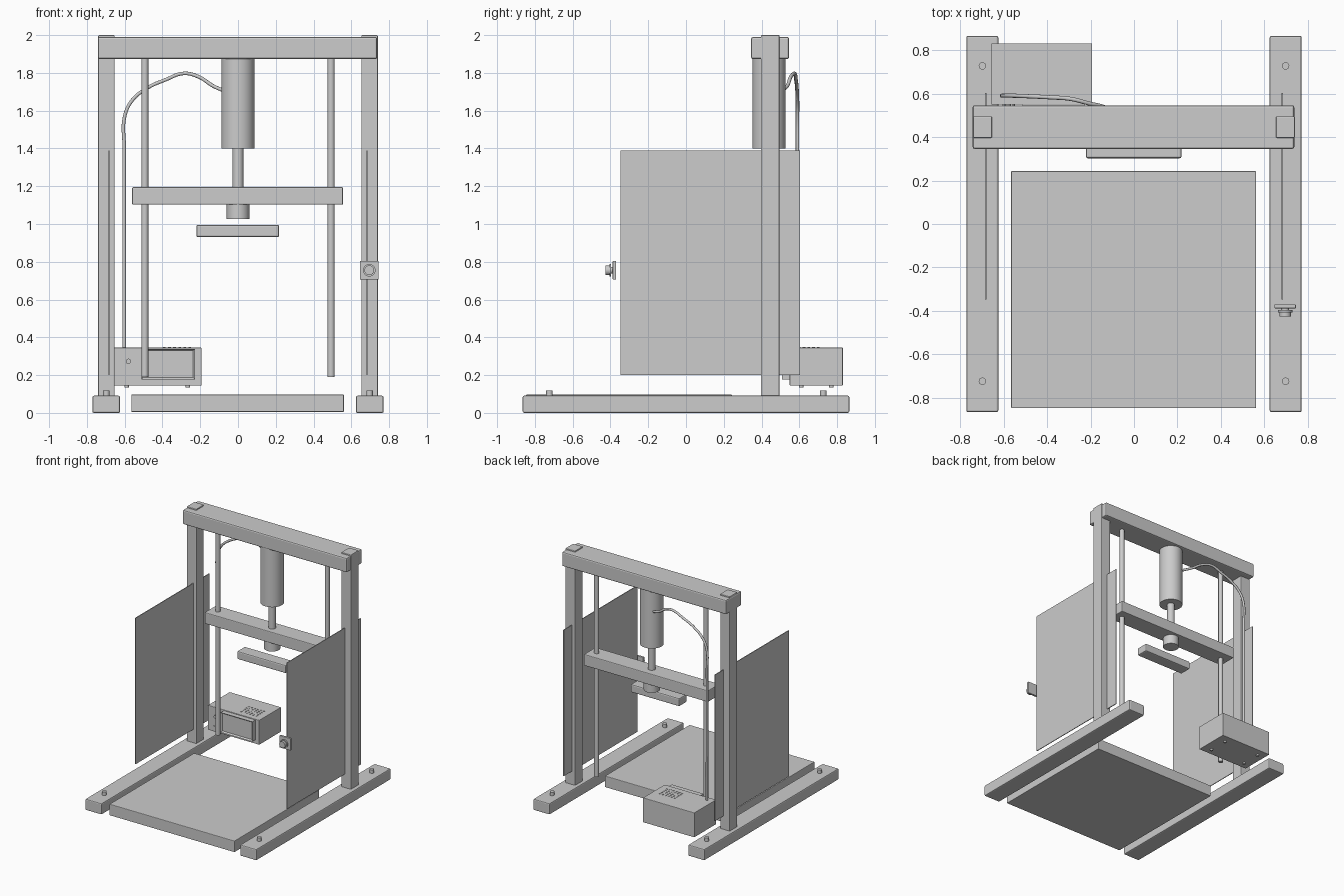
import bpy, bmesh, math
from mathutils import Vector

if "Cube" in bpy.data.objects:
    bpy.data.objects.remove(bpy.data.objects["Cube"])

grey = bpy.data.materials.new("light grey")
grey.diffuse_color = (0.604, 0.604, 0.604, 1)
grey.use_nodes = True
grey.node_tree.nodes["Principled BSDF"].inputs["Base Color"].default_value = grey.diffuse_color


def finish(bm, name):
    me = bpy.data.meshes.new(name)
    bm.normal_update()
    bm.to_mesh(me)
    bm.free()
    me.materials.append(grey)
    ob = bpy.data.objects.new(name, me)
    bpy.context.collection.objects.link(ob)
    return ob


def box(name, x, y, z, bevel=0.0, recess=None):
    """Box from (min, max) ranges; recess = (rim, depth) on the front face."""
    bm = bmesh.new()
    bmesh.ops.create_cube(bm, size=1)
    for v in bm.verts:
        v.co = Vector([(a + b) / 2 + c * (b - a) for c, (a, b) in zip(v.co, (x, y, z))])
    if recess:
        bm.normal_update()
        front = [f for f in bm.faces if f.normal.y < -0.9]
        bmesh.ops.inset_region(bm, faces=front, thickness=recess[0])
        bmesh.ops.translate(bm, verts=front[0].verts[:], vec=(0, recess[1], 0))
    if bevel:
        bmesh.ops.bevel(bm, geom=bm.edges[:], offset=bevel, segments=2,
                        profile=0.5, affect='EDGES')
    return finish(bm, name)


def cylinder(name, r, start, end, sides=32):
    a, b = Vector(start), Vector(end)
    bm = bmesh.new()
    bmesh.ops.create_cone(bm, cap_ends=True, segments=sides, radius1=r, radius2=r,
                          depth=(b - a).length)
    rot = (b - a).to_track_quat('Z', 'Y')
    for v in bm.verts:
        v.co = rot @ v.co + (a + b) / 2
    for f in bm.faces:
        f.smooth = len(f.verts) == 4
    for e in bm.edges:
        if any(len(f.verts) > 4 for f in e.link_faces):
            e.smooth = False
    return finish(bm, name)


# Base plate and top beam
box("base_plate", (-0.565, 0.561), (-0.847, 0.243), (0.005, 0.097), 0.004)
box("top_beam", (-0.742, 0.737), (0.345, 0.546), (1.873, 1.99), 0.01)

# Parts that repeat left and right
for s, side in ((-1, "left"), (1, "right")):
    def span(a, b):
        return tuple(sorted((s * a, s * b)))
    box(side + "_foot", span(0.624, 0.771), (-0.865, 0.865), (0, 0.091), 0.008)
    box(side + "_post", span(0.653, 0.74), (0.396, 0.495), (0.085, 2.0), 0.005)
    box(side + "_panel", span(0.679, 0.685), (-0.347, 0.603), (0.2, 1.39))
    cylinder(side + "_guide_rod", 0.0185, (s * 0.493, 0.445, 0.19), (s * 0.493, 0.445, 1.88), 24)
    for y, end in ((-0.723, "front"), (0.727, "back")):
        cylinder(f"{side}_{end}_foot_bolt", 0.017, (s * 0.697, y, 0.08), (s * 0.697, y, 0.119), 16)

# Press: cylinder, piston, crosshead, ram and tool bar
cylinder("press_cylinder", 0.088, (0, 0.44, 1.4), (0, 0.44, 1.88), 48)
cylinder("piston_rod", 0.029, (0, 0.44, 1.19), (0, 0.44, 1.41))
box("crosshead", (-0.561, 0.556), (0.37, 0.52), (1.102, 1.195), 0.006)
cylinder("ram", 0.06, (0, 0.44, 1.026), (0, 0.44, 1.11))
box("tool_bar", (-0.221, 0.218), (0.302, 0.402), (0.93, 0.996), 0.009)

# Emergency button on its square plate
bx, bz = 0.695, 0.755
box("button_plate", (bx - 0.049, bx + 0.049), (-0.388, -0.37), (bz - 0.049, bz + 0.049), 0.003)
for name, r, y0, y1 in (("button_stem", 0.018, -0.398, -0.385),
                        ("button_collar", 0.033, -0.406, -0.396),
                        ("button_head", 0.026, -0.425, -0.405)):
    cylinder(name, r, (bx, y1, bz), (bx, y0, bz))

# Control box with recessed display, dial, indicators, vents and rubber feet
box("control_box", (-0.656, -0.193), (0.549, 0.83), (0.145, 0.345), 0.003)
box("display", (-0.512, -0.228), (0.508, 0.552), (0.178, 0.339), recess=(0.013, 0.012))
cylinder("dial", 0.014, (-0.58, 0.552, 0.273), (-0.58, 0.535, 0.273), 20)
for i, x in enumerate((-0.6, -0.553)):
    cylinder(f"indicator_{i}", 0.005, (x, 0.552, 0.188), (x, 0.545, 0.188), 10)
for i in range(6):
    for j in range(5):
        x, y = -0.39 + i * 0.027, 0.6 + j * 0.025
        cylinder(f"vent_{i}_{j}", 0.007, (x, y, 0.343), (x, y, 0.348), 8)
for x in (-0.59, -0.265):
    for y in (0.61, 0.77):
        cylinder("rubber_foot", 0.012, (x, y, 0.134), (x, y, 0.148), 12)

# Cable from the press cylinder to the control box
cu = bpy.data.curves.new("cable", 'CURVE')
cu.dimensions = '3D'
cu.bevel_depth = 0.0095
cu.bevel_resolution = 3
cu.use_fill_caps = True
path = [(-0.06, 0.50, 1.70), (-0.13, 0.535, 1.73), (-0.21, 0.555, 1.78), (-0.29, 0.575, 1.797),
        (-0.38, 0.582, 1.765), (-0.48, 0.587, 1.72), (-0.56, 0.59, 1.655),
        (-0.60, 0.59, 1.57), (-0.602, 0.59, 1.40), (-0.602, 0.59, 0.34)]
sp = cu.splines.new('BEZIER')
sp.bezier_points.add(len(path) - 1)
for p, co in zip(sp.bezier_points, path):
    p.co = co
    p.handle_left_type = p.handle_right_type = 'AUTO'
sp.resolution_u = 8
cu.materials.append(grey)
bpy.context.collection.objects.link(bpy.data.objects.new("cable", cu))
